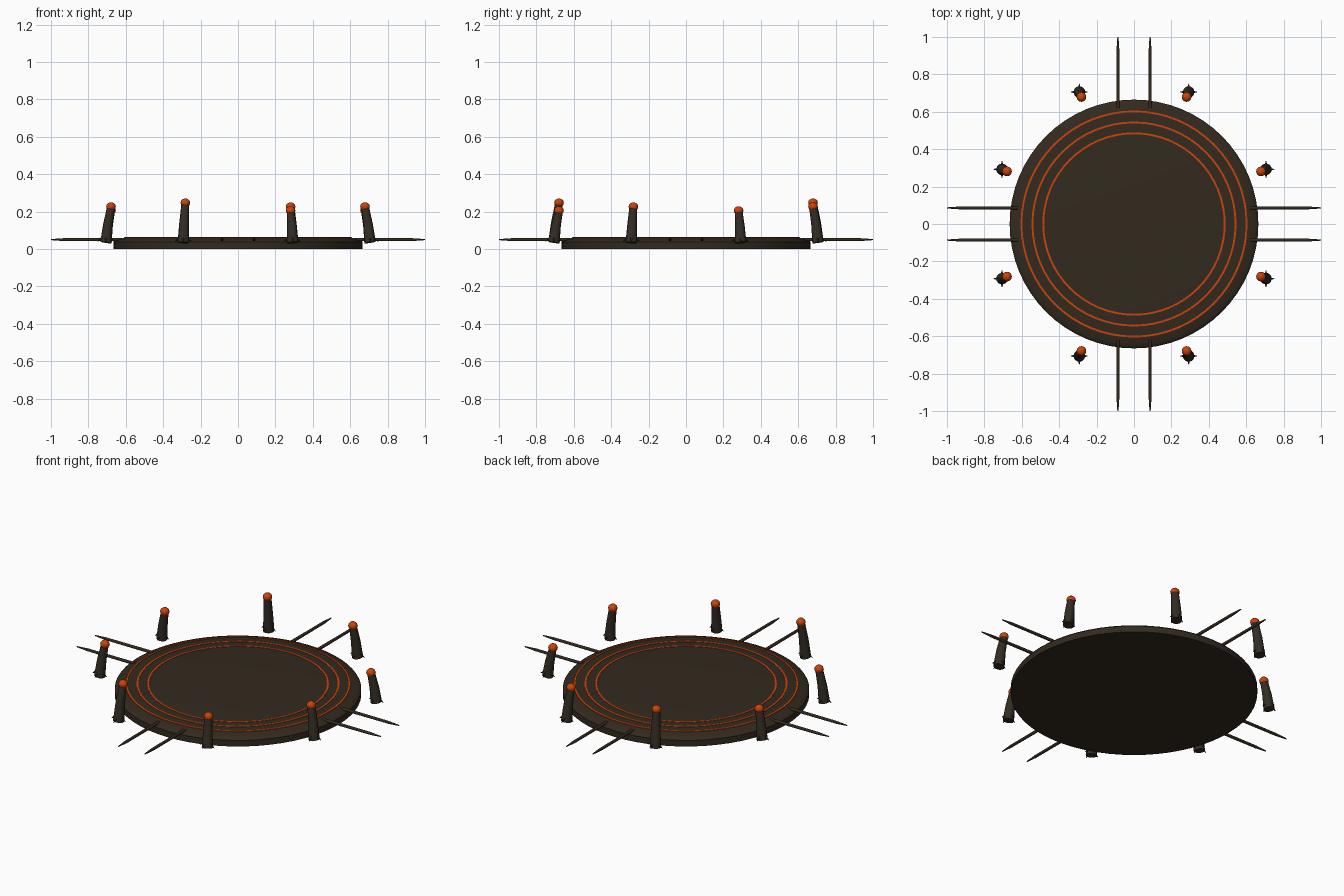
import bpy, bmesh, math
from mathutils import Vector

if "Cube" in bpy.data.objects:
    bpy.data.objects.remove(bpy.data.objects["Cube"])


def material(name, rgb):
    m = bpy.data.materials.new(name)
    m.diffuse_color = (*rgb, 1)
    m.use_nodes = True
    m.node_tree.nodes["Principled BSDF"].inputs["Base Color"].default_value = m.diffuse_color
    return m


STONE = material("dark brown stone", (0.033, 0.023, 0.0135))
IRON = material("dark iron", (0.032, 0.025, 0.017))
GLOW = material("ember orange", (0.60, 0.055, 0.003))


def finish(name, bm, mat, smooth=False):
    bmesh.ops.recalc_face_normals(bm, faces=bm.faces)
    me = bpy.data.meshes.new(name)
    bm.to_mesh(me)
    bm.free()
    me.materials.append(mat)
    ob = bpy.data.objects.new(name, me)
    bpy.context.collection.objects.link(ob)
    if smooth:
        bpy.context.view_layer.objects.active = ob
        ob.select_set(True)
        bpy.ops.object.shade_smooth_by_angle(angle=math.radians(35))
        ob.select_set(False)
    return ob


def lathe(bm, profile, n, closed=False):
    """Spin (radius, z) points round the z axis."""
    rings = [[bm.verts.new((r * math.cos(2 * math.pi * k / n),
                            r * math.sin(2 * math.pi * k / n), z))
              for k in range(n)] for r, z in profile]
    pairs = list(zip(rings, rings[1:]))
    if closed:
        pairs.append((rings[-1], rings[0]))
    else:
        bm.faces.new(rings[0])
        bm.faces.new(rings[-1])
    for a, b in pairs:
        for k in range(n):
            j = (k + 1) % n
            bm.faces.new((a[k], a[j], b[j], b[k]))


def tube(bm, points, n):
    """Loft round sections through (centre, radius) stations."""
    axis = (points[-1][0] - points[0][0]).normalized()
    u = axis.orthogonal().normalized()
    v = axis.cross(u)
    rings = [[bm.verts.new(c + r * (u * math.cos(2 * math.pi * k / n)
                                    + v * math.sin(2 * math.pi * k / n)))
              for k in range(n)] for c, r in points]
    bm.faces.new(rings[0])
    bm.faces.new(rings[-1])
    for a, b in zip(rings, rings[1:]):
        for k in range(n):
            j = (k + 1) % n
            bm.faces.new((a[k], a[j], b[j], b[k]))


# round platform with a softly bevelled rim
bm = bmesh.new()
lathe(bm, [(0.665, 0), (0.665, 0.036), (0.660, 0.043), (0.645, 0.049),
           (0.610, 0.060), (0.590, 0.062)], 64)
finish("platform", bm, STONE, True)

# thin glowing rings lying on the top
for i, r in enumerate((0.602, 0.543, 0.485)):
    bm = bmesh.new()
    w = 0.005
    lathe(bm, [(r - w, 0.060), (r + w, 0.060), (r + w, 0.0642),
               (r - w, 0.0642)], 64, closed=True)
    finish(f"glow_ring_{i + 1}", bm, GLOW, True)

# paired spikes on the four sides
for q in range(4):
    a = q * math.pi / 2
    out = Vector((math.cos(a), math.sin(a), 0))
    side = Vector((-out.y, out.x, 0))
    for s in (-1, 1):
        base = side * (0.086 * s) + Vector((0, 0, 0.05))
        bm = bmesh.new()
        tube(bm, [(base + out * 0.62, 0.009), (base + out * 0.93, 0.008),
                  (base + out * 1.0, 0.003)], 12)
        finish(f"spike_{q + 1}_{'left' if s > 0 else 'right'}", bm, STONE, True)

# eight inward-leaning pillars with clawed feet and glowing tips
for i in range(8):
    a = math.radians(22.5 + 45 * i)
    out = Vector((math.cos(a), math.sin(a), 0))
    top = 0.203 + 0.021 * (i % 3)
    foot = out * 0.764 + Vector((0, 0, 0.034))
    mid = out * 0.753 + Vector((0, 0, 0.034 + (top - 0.034) * 0.5))
    head = out * 0.735 + Vector((0, 0, top))
    bm = bmesh.new()
    tube(bm, [(foot, 0.031), (mid, 0.026), (head, 0.021)], 14)
    finish(f"pillar_{i + 1}", bm, IRON, True)

    bm = bmesh.new()
    for k in range(4):
        d = Vector((math.cos(k * math.pi / 2), math.sin(k * math.pi / 2), 0))
        tube(bm, [(foot + d * 0.022 + Vector((0, 0, 0.022)), 0.008),
                  (foot + d * 0.046 + Vector((0, 0, 0.005)), 0.001)], 5)
    finish(f"pillar_claws_{i + 1}", bm, IRON, True)

    bm = bmesh.new()
    bmesh.ops.create_uvsphere(bm, u_segments=12, v_segments=6, radius=0.026)
    bmesh.ops.scale(bm, verts=bm.verts, vec=(1, 1, 0.9))
    bmesh.ops.translate(bm, verts=bm.verts, vec=head + Vector((0, 0, 0.002)))
    finish(f"pillar_ember_{i + 1}", bm, GLOW, True)
